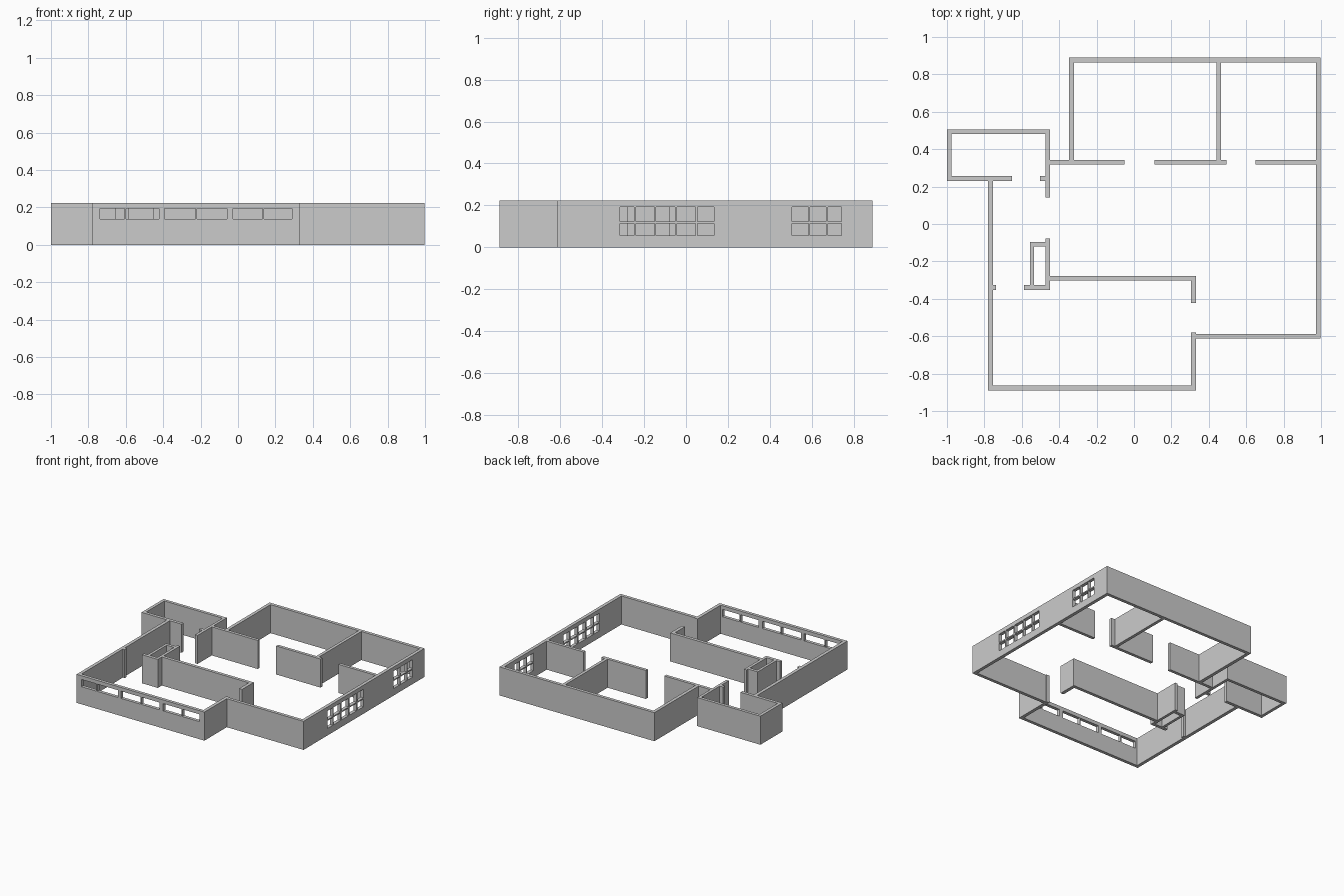
import bpy, bmesh, math

if "Cube" in bpy.data.objects:
    bpy.data.objects.remove(bpy.data.objects["Cube"])

HEIGHT = 0.224


def inside(rects, x, y):
    return any(a < x < b and c < y < d for a, b, c, d in rects)


def add_walls(name, rects):
    """Merge plan rectangles (x0, x1, y0, y1) into one clean extruded shell."""
    xs = sorted({v for r in rects for v in r[:2]})
    ys = sorted({v for r in rects for v in r[2:]})
    bm = bmesh.new()
    verts = {}

    def vert(i, j):
        if (i, j) not in verts:
            verts[i, j] = bm.verts.new((xs[i], ys[j], 0))
        return verts[i, j]

    for i in range(len(xs) - 1):
        for j in range(len(ys) - 1):
            if inside(rects, (xs[i] + xs[i + 1]) / 2, (ys[j] + ys[j + 1]) / 2):
                bm.faces.new([vert(i, j), vert(i + 1, j), vert(i + 1, j + 1), vert(i, j + 1)])
    ext = bmesh.ops.extrude_face_region(bm, geom=bm.faces[:], use_keep_orig=True)
    top = [g for g in ext["geom"] if isinstance(g, bmesh.types.BMVert)]
    bmesh.ops.translate(bm, verts=top, vec=(0, 0, HEIGHT))
    bmesh.ops.recalc_face_normals(bm, faces=bm.faces[:])
    bmesh.ops.dissolve_limit(bm, angle_limit=math.radians(1), verts=bm.verts[:], edges=bm.edges[:])
    return make_object(name, bm)


def make_object(name, bm):
    mesh = bpy.data.meshes.new(name)
    bm.to_mesh(mesh)
    bm.free()
    obj = bpy.data.objects.new(name, mesh)
    bpy.context.collection.objects.link(obj)
    return obj


def panes(edges, bar):
    """Split a span at its bar centres into pane intervals."""
    last = len(edges) - 2
    return [(a + (bar / 2 if i else 0), b - (bar / 2 if i < last else 0))
            for i, (a, b) in enumerate(zip(edges, edges[1:]))]


def add_box(bm, x, y, z):
    verts = bmesh.ops.create_cube(bm, size=1)["verts"]
    for v in verts:
        v.co = [(s[0] + s[1]) / 2 + c * (s[1] - s[0]) for s, c in zip((x, y, z), v.co)]


# Outer walls of the house, including the small north-west room
exterior = add_walls("exterior_walls", [
    (0.972, 0.998, -0.612, 0.889),      # east
    (-0.348, 0.998, 0.864, 0.889),      # north
    (-0.348, -0.322, 0.317, 0.889),     # north bedroom side
    (-0.472, -0.322, 0.317, 0.341),     # link to the small room
    (-0.472, -0.45, 0.142, 0.505),      # small room, east
    (-1.0, -0.45, 0.481, 0.505),        # small room, north
    (-1.0, -0.976, 0.231, 0.505),       # small room, west
    (-1.0, -0.652, 0.231, 0.256),       # small room, south
    (-0.502, -0.45, 0.231, 0.256),      # small room door jamb
    (-0.78, -0.754, -0.889, 0.256),     # west
    (-0.78, -0.738, -0.352, -0.327),    # west door jamb
    (-0.78, 0.331, -0.889, -0.864),     # south
    (0.305, 0.331, -0.889, -0.58),      # step in the south side
    (0.305, 0.998, -0.612, -0.587),     # south-east
])

# Partitions of the two north bedrooms
add_walls("bedroom_partitions", [
    (-0.322, -0.05, 0.317, 0.341),
    (0.11, 0.495, 0.317, 0.341),
    (0.65, 0.972, 0.317, 0.341),
    (0.442, 0.466, 0.317, 0.864),
])

# Central partition with the closet
add_walls("central_partition", [
    (-0.472, 0.331, -0.302, -0.277),
    (0.305, 0.331, -0.422, -0.277),
    (-0.472, -0.45, -0.077, -0.352),
    (-0.472, -0.45, -0.352, -0.077),
    (-0.556, -0.45, -0.12, -0.096),
    (-0.556, -0.535, -0.352, -0.096),
    (-0.588, -0.45, -0.352, -0.327),
])

# Window openings, leaving glazing bars between the panes
bm = bmesh.new()
for edges in ([-0.314, -0.243, -0.147, -0.048, 0.05, 0.133], [0.506, 0.588, 0.673, 0.741]):
    for y in panes(edges, 0.009):
        for z in panes([0.055, 0.119, 0.192], 0.009):
            add_box(bm, (0.95, 1.02), y, z)
for edges in ([-0.738, -0.604, -0.422], [-0.392, -0.222, -0.059], [-0.027, 0.135, 0.289]):
    for x in panes(edges, 0.008):
        add_box(bm, x, (-0.92, -0.84), (0.138, 0.195))
cutter = make_object("window_cutter", bm)
cutter.hide_render = True

mod = exterior.modifiers.new("windows", "BOOLEAN")
mod.operation = "DIFFERENCE"
mod.solver = "EXACT"
mod.object = cutter
bpy.context.view_layer.objects.active = exterior
exterior.select_set(True)
bpy.ops.object.modifier_apply(modifier=mod.name)
bpy.data.objects.remove(cutter)
